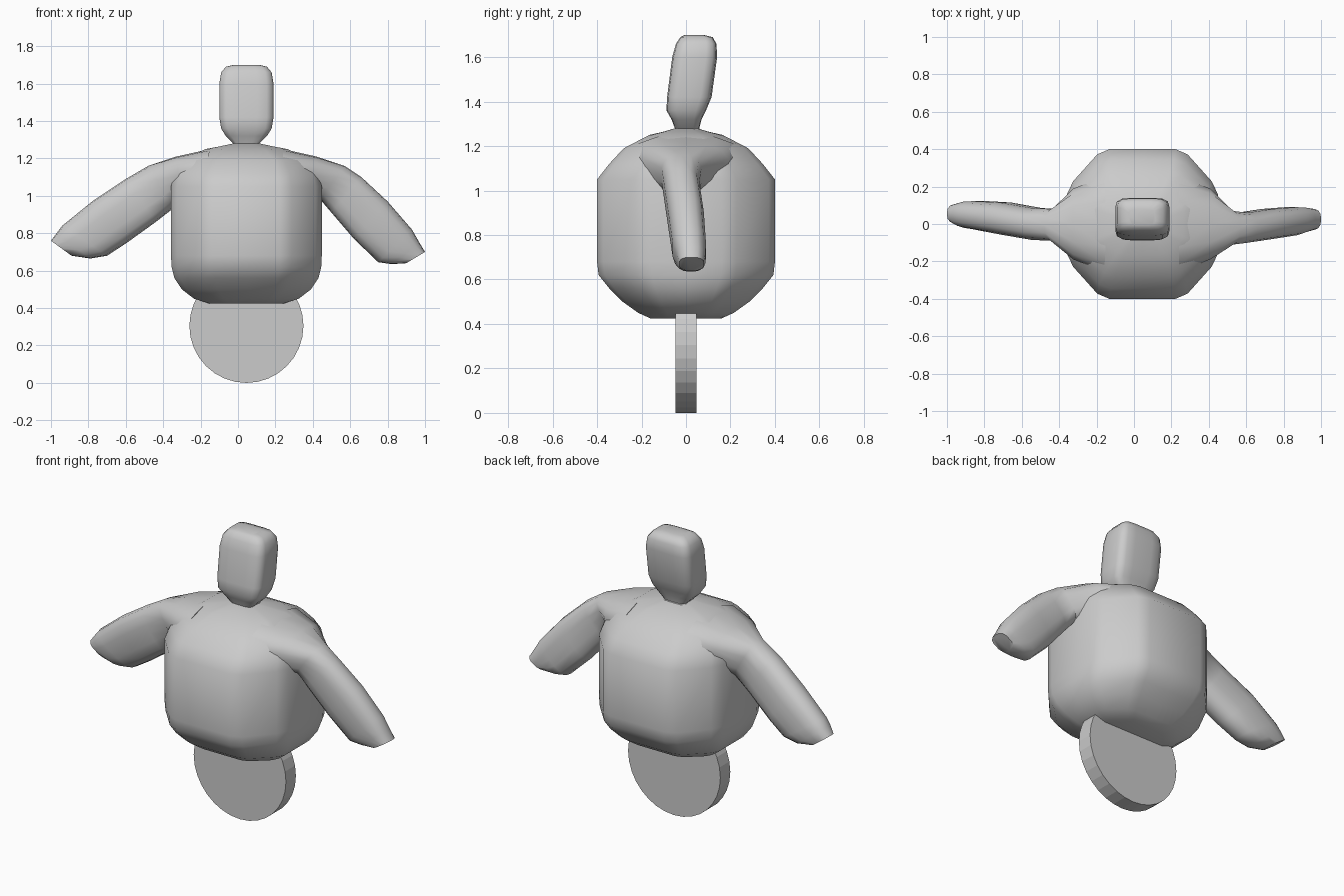
import bpy, bmesh, math
from mathutils import Vector

cube = bpy.data.objects.get("Cube")
if cube:
    bpy.data.objects.remove(cube)

grey = bpy.data.materials.new("plain grey")
grey.use_nodes = True
grey.diffuse_color = (0.6, 0.6, 0.6, 1)
grey.node_tree.nodes["Principled BSDF"].inputs["Base Color"].default_value = (0.6, 0.6, 0.6, 1)

CX = 0.045  # centre line of body, head and wheel

# Quarter outlines as fractions of the half widths
CHAMFERED = [(1, 0), (1, .4), (.92, .57), (.6, .93), (.44, 1), (0, 1)]
BOXY = [(1, 0), (1, .5), (.94, .8), (.75, .95), (.4, 1), (0, 1)]
ROUND = [(1, 0), (.95, .5), (.72, .85), (.35, 1), (0, 1)]


def outline(quarter):
    """Mirror a quarter outline into a closed loop."""
    half = quarter + [(-u, v) for u, v in reversed(quarter[:-1])]
    return half + [(u, -v) for u, v in reversed(half[1:-1])]


def loft(name, stations, quarter, angle=50):
    """Skin rings given as (centre, half axis u, half axis v)."""
    bm = bmesh.new()
    rings = [[bm.verts.new(c + u * a + v * b) for a, b in outline(quarter)]
             for c, u, v in stations]
    n = len(rings[0])
    for r, s in zip(rings, rings[1:]):
        for i in range(n):
            j = (i + 1) % n
            bm.faces.new((r[i], r[j], s[j], s[i]))
    bm.faces.new(rings[0][::-1])
    bm.faces.new(rings[-1])
    bmesh.ops.recalc_face_normals(bm, faces=bm.faces)
    mesh = bpy.data.meshes.new(name)
    bm.to_mesh(mesh)
    bm.free()
    obj = bpy.data.objects.new(name, mesh)
    bpy.context.collection.objects.link(obj)
    finish(obj, angle)


def finish(obj, angle):
    obj.data.materials.append(grey)
    bpy.ops.object.select_all(action='DESELECT')
    obj.select_set(True)
    bpy.context.view_layer.objects.active = obj
    bpy.ops.object.shade_smooth_by_angle(angle=math.radians(angle))


def upright(rows):
    """Rows of z, half width, front y, back y."""
    return [(Vector((CX, (f + b) / 2, z)), Vector((w, 0, 0)), Vector((0, (b - f) / 2, 0)))
            for z, w, f, b in rows]


# Torso: chamfered barrel
torso = [(.425, .2, .16), (.45, .28, .215), (.5, .345, .285), (.56, .385, .345),
         (.62, .4, .393), (.68, .403, .4), (1.05, .403, .4), (1.12, .385, .345),
         (1.19, .34, .28), (1.25, .22, .165), (1.265, .14, .1), (1.28, .07, .05)]
loft("torso", upright([(z, w, -d, d) for z, w, d in torso]), CHAMFERED)

# Neck and head, leaning back
loft("head", upright([(1.24, .11, -.09, .09), (1.28, .07, -.05, .06), (1.32, .11, -.065, .07),
                      (1.36, .135, -.088, .09), (1.42, .145, -.085, .115), (1.6, .145, -.062, .14),
                      (1.66, .135, -.045, .137), (1.69, .11, -.025, .12),
                      (1.7, .07, -.005, .08)]), BOXY)


def arm(name, side, rows):
    """Rows of top x, top z, bottom x, bottom z, centre y, half thickness."""
    stations = []
    for tx, tz, bx, bz, y, d in rows:
        top, low = Vector((side * tx, y, tz)), Vector((side * bx, y, bz))
        stations.append(((top + low) / 2, (top - low) / 2, Vector((0, d, 0))))
    loft(name, stations, ROUND)


# Arms: broad shoulder narrowing into a flat limb
arm("left_arm", 1, [
    (.24, 1.25, .25, .98, 0, .25), (.42, 1.21, .38, 1.0, 0, .19),
    (.57, 1.16, .44, .98, -.02, .09), (.66, 1.1, .5, .91, -.02, .08),
    (.8, .97, .62, .77, 0, .08), (.93, .82, .75, .645, .015, .075),
    (.97, .75, .82, .635, .022, .065), (1, .7, .9, .64, .025, .055)])
arm("right_arm", -1, [
    (.15, 1.25, .2, .98, 0, .25), (.33, 1.21, .31, 1.0, 0, .19),
    (.48, 1.16, .35, .93, -.005, .085), (.6, 1.09, .44, .86, 0, .085),
    (.78, .97, .6, .745, .03, .085), (.94, .84, .7, .68, .047, .075),
    (.97, .8, .79, .665, .05, .07), (1, .76, .89, .68, .055, .05)])

# Wheel
bpy.ops.mesh.primitive_cylinder_add(vertices=32, radius=.305, depth=.094,
                                    location=(CX, 0, .305), rotation=(math.pi / 2, 0, 0))
wheel = bpy.context.object
wheel.name = "wheel"
finish(wheel, 5)
